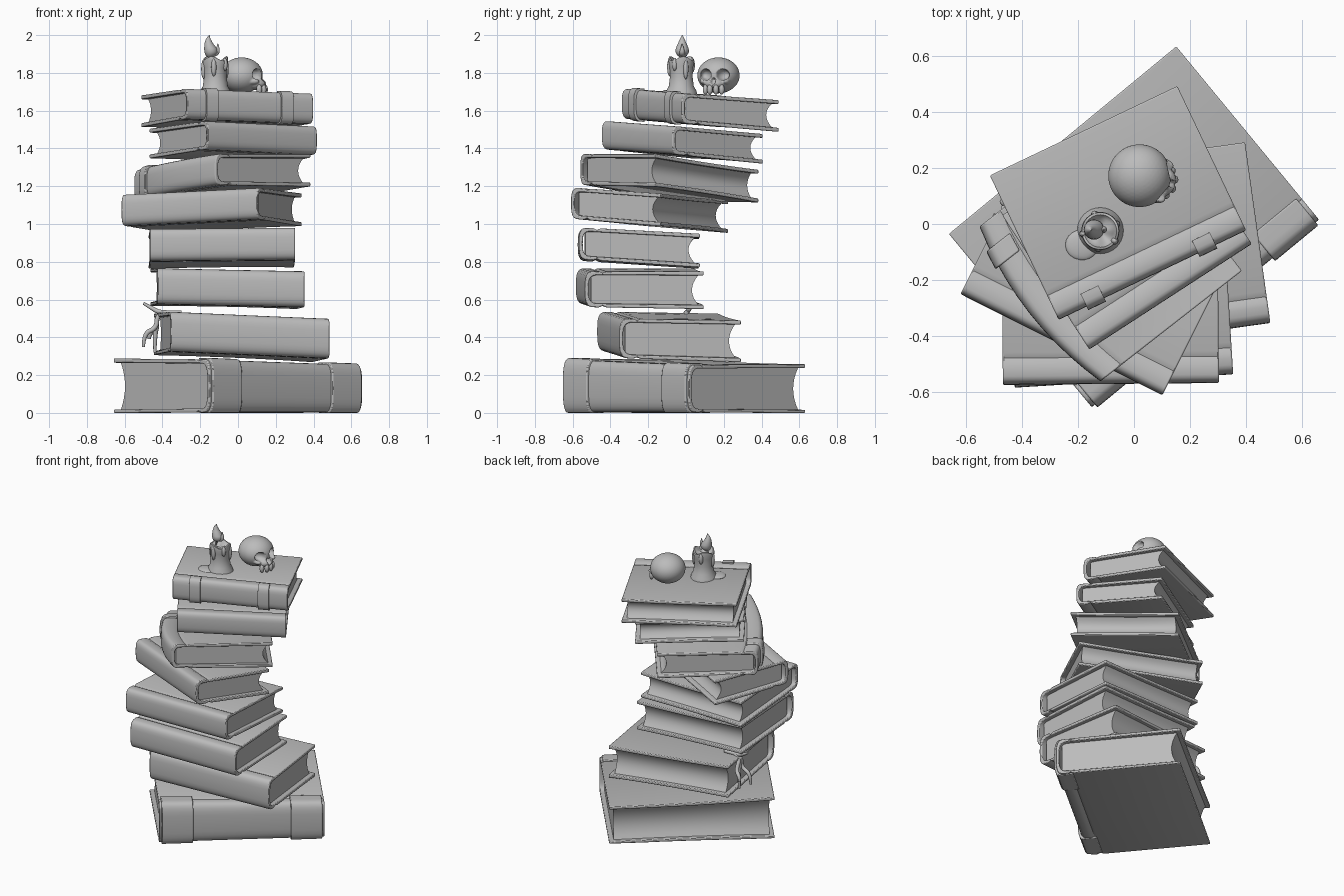
import bpy, bmesh
from math import sin, cos, pi, radians, copysign, sqrt
from mathutils import Vector, Matrix

old = bpy.data.objects.get("Cube")
if old:
    bpy.data.objects.remove(old)

clay = bpy.data.materials.new("grey_clay")
clay.use_nodes = True
clay.diffuse_color = (0.5, 0.5, 0.5, 1)
clay.node_tree.nodes["Principled BSDF"].inputs["Base Color"].default_value = (0.5, 0.5, 0.5, 1)


def activate(ob):
    bpy.ops.object.select_all(action='DESELECT')
    ob.select_set(True)
    bpy.context.view_layer.objects.active = ob


def finish(bm, name, angle=35, bevel=0):
    bmesh.ops.recalc_face_normals(bm, faces=bm.faces)
    me = bpy.data.meshes.new(name)
    bm.to_mesh(me)
    bm.free()
    ob = bpy.data.objects.new(name, me)
    bpy.context.collection.objects.link(ob)
    me.materials.append(clay)
    activate(ob)
    bpy.ops.object.shade_smooth_by_angle(angle=radians(angle))
    if bevel:
        mod = ob.modifiers.new("soft_edges", 'BEVEL')
        mod.width, mod.segments, mod.limit_method = bevel, 2, 'ANGLE'
        mod.angle_limit = radians(50)
    return ob


def sweep(bm, section, stations, place):
    """Extrude a closed (v, w) section along u and cap both ends."""
    rings = [[bm.verts.new(place(u, v, w)) for v, w in section] for u in stations]
    n = len(section)
    for a, b in zip(rings, rings[1:]):
        for i in range(n):
            j = (i + 1) % n
            bm.faces.new((a[i], a[j], b[j], b[i]))
    bm.faces.new(rings[0])
    bm.faces.new(rings[-1])


def half_round(back, h, r, steps=14):
    """Squarish round spine, from the top edge to the bottom edge."""
    pts = []
    for i in range(steps + 1):
        a = pi / 2 - pi * i / steps
        pts.append((back + r - r * abs(cos(a)) ** 0.6,
                    h * copysign(abs(sin(a)) ** 0.6, sin(a))))
    return pts


def cover_section(front, back, h, t, groove=True):
    r = min(0.06, h * 0.6)
    top = [(front, h)]
    if groove:
        top += [(back + 0.115, h), (back + 0.095, h - 0.009), (back + 0.075, h)]
    outer = top + half_round(back, h, r) + [(v, -w) for v, w in reversed(top)]
    inner = [(front, h - t)] + half_round(back + t, h - t, r) + [(front, t - h)]
    return outer + inner[::-1]


def page_section(front, back, h, steps=8):
    edge = [h - 2 * h * i / steps for i in range(steps + 1)]
    return [(back, h)] + [(front - 0.035 * (1 - (w / h) ** 2), w) for w in edge] + [(back, -h)]


def span(a, b, n=10):
    return [a + (b - a) * i / n for i in range(n + 1)]


def book(name, centre, yaw, length, depth, thick, slope, bow=0, bands=(), wedge=False):
    c, s = cos(radians(yaw)), sin(radians(yaw))
    h, back, t = thick / 2, -depth / 2, 0.02

    def place(u, v, w):
        end = (2 * u / length) ** 2
        v -= bow * (1 - end) * max(0, min(1, 0.5 - v / depth))
        w *= 1 + 0.05 * end * max(0, v / depth + 0.5)
        x, y = u * c - v * s, u * s + v * c
        tilt = (slope[0] * x + slope[1] * y) * (w / thick + 0.5 if wedge else 1)
        return Vector((centre[0] + x, centre[1] + y, max(0, centre[2] + w + tilt)))

    bm = bmesh.new()
    sweep(bm, cover_section(-back, back, h, t), span(-length / 2, length / 2), place)
    finish(bm, name + "_cover", bevel=0.005)
    bm = bmesh.new()
    sweep(bm, page_section(-back - 0.025, back + t + 0.015, h - t + 0.002),
          span(0.03 - length / 2, length / 2 - 0.03), place)
    finish(bm, name + "_pages")
    # raised straps wrapped round the spine
    for i, (mid, width, reach) in enumerate(bands):
        bm = bmesh.new()
        sweep(bm, cover_section(back + reach, back - 0.014, h + 0.008, 0.02, False),
              span(mid - width / 2, mid + width / 2, 4), place)
        finish(bm, f"{name}_spine_band_{i + 1}", bevel=0.005)


# the stack, from the bottom up
book("bottom_book", (0, -0.01, 0.135), 39.5, 1.05, 0.80, 0.265, (-0.02, -0.02),
     bands=((-0.41, 0.2, 0.11), (0.41, 0.2, 0.11)), wedge=True)
book("second_book", (0.02, -0.09, 0.405), 8, 0.85, 0.65, 0.21, (-0.04, -0.03))
book("third_book", (-0.055, -0.245, 0.66), 3.5, 0.78, 0.63, 0.19, (-0.02, -0.01))
book("fourth_book", (-0.085, -0.25, 0.875), 0.5, 0.77, 0.64, 0.17, (0.01, -0.06))
book("fifth_book", (-0.14, -0.193, 1.075), -26.6, 0.805, 0.53, 0.165, (0.01, -0.08))
book("sixth_book", (-0.083, -0.088, 1.245), -52, 0.7, 0.64, 0.165, (0.07, -0.1), bow=0.05,
     bands=((-0.23, 0.07, 0.09),))
book("seventh_book", (-0.025, -0.02, 1.435), 33, 0.69, 0.57, 0.15, (0.01, -0.09))
book("top_book", (-0.057, 0.075, 1.605), 25.5, 0.74, 0.57, 0.16, (0, -0.08),
     bands=((-0.225, 0.07, 0.05), (0.215, 0.07, 0.05)))


def ball(bm, at, size, turn=0, detail=3):
    m = Matrix.Translation(at) @ Matrix.Rotation(turn, 4, 'Z') @ Matrix.Diagonal((*size, 1))
    bmesh.ops.create_icosphere(bm, subdivisions=detail, radius=1, matrix=m)


def lathe(bm, profile, warp, sides=32):
    """Revolve (radius, z) points; warp(angle, r, z) gives each place."""
    rings = [[bm.verts.new(warp(2 * pi * k / sides, r, z)) for k in range(sides)]
             for r, z in profile]
    for a, b in zip(rings, rings[1:]):
        for k in range(sides):
            j = (k + 1) % sides
            bm.faces.new((a[k], a[j], b[j], b[k]))
    bm.faces.new(rings[0])
    bm.faces.new(rings[-1])


def tube(name, points, radii, thickness):
    cu = bpy.data.curves.new(name, 'CURVE')
    cu.dimensions, cu.bevel_depth, cu.use_fill_caps = '3D', thickness, True
    cu.bevel_resolution = 3
    sp = cu.splines.new('NURBS')
    sp.points.add(len(points) - 1)
    for p, co, r in zip(sp.points, points, radii):
        p.co, p.radius = (*co, 1), r
    sp.use_endpoint_u, sp.order_u = True, 3
    ob = bpy.data.objects.new(name, cu)
    bpy.context.collection.objects.link(ob)
    cu.materials.append(clay)
    activate(ob)
    bpy.ops.object.convert(target='MESH')


# ribbon bookmark hanging from the second book
tube("ribbon_top", [(-0.3, 0, 0.53), (-0.41, 0, 0.53), (-0.45, 0.02, 0.55), (-0.5, 0.03, 0.58)],
     [1, 1, 1, 0.6], 0.012)
for i, (x, z) in enumerate(((-0.5, 0.35), (-0.44, 0.32), (-0.47, 0.39))):
    tube(f"ribbon_tail_{i + 1}", [(-0.38, 0, 0.53), (-0.43, 0.01 * i, 0.52),
         (-0.43, 0.03 * i, 0.45), (x, 0.04 * i, 0.42), (x, 0.04 * i, z)], [1, 1, 1, 1, 0.6], 0.013)

# candle with hollow wavy rim
CX, CY = -0.12, -0.025
bm = bmesh.new()


def melt(a, r, z):
    wave = 0.012 * sin(3 * a + 1) * max(0, (z - 1.8) / 0.08)
    return Vector((CX + r * cos(a), CY + r * sin(a), z + wave))


lathe(bm, [(0.085, 1.68), (0.08, 1.705), (0.066, 1.73), (0.06, 1.78), (0.062, 1.83), (0.068, 1.86),
           (0.066, 1.875), (0.058, 1.877), (0.045, 1.855), (0.01, 1.85)], melt)
# wax drips and the puddle
for a, z, l in ((-1.7, 1.83, 0.05), (-0.6, 1.845, 0.035), (0.4, 1.82, 0.055),
                (1.9, 1.84, 0.04), (3.3, 1.82, 0.055)):
    ball(bm, (CX + 0.062 * cos(a), CY + 0.062 * sin(a), z), (0.014, 0.014, l), a, 2)
ball(bm, (-0.185, -0.075, 1.698), (0.06, 0.055, 0.014))
finish(bm, "candle", 60)

# flame with a side curl
bm = bmesh.new()
lathe(bm, [(0.005, 1.85), (0.006, 1.88), (0.024, 1.89), (0.036, 1.91), (0.034, 1.93),
           (0.023, 1.955), (0.012, 1.98), (0.002, 2.0)],
      lambda a, r, z: Vector((-0.15 + r * cos(a) + 0.008 * sin((z - 1.88) * 50),
                              -0.02 + r * sin(a), z)), 20)
finish(bm, "flame", 60)
tube("flame_curl", [(-0.145, -0.02, 1.9), (-0.115, -0.02, 1.9), (-0.105, -0.02, 1.925),
                    (-0.107, -0.02, 1.955)], [1, 1, 0.7, 0.1], 0.016)

# skull, shaped facing local +x and then turned
bm = bmesh.new()
ball(bm, (0, 0, 1.787), (0.112, 0.112, 0.095), detail=4)
ball(bm, (0.07, 0, 1.742), (0.062, 0.06, 0.034), detail=4)
for side in (-1, 1):
    ball(bm, (0.07, side * 0.06, 1.755), (0.04, 0.022, 0.018))
skull = finish(bm, "skull", 60)
mod = skull.modifiers.new("merge", 'REMESH')
mod.mode, mod.voxel_size, mod.use_smooth_shade = 'VOXEL', 0.004, True
mod = skull.modifiers.new("soften", 'SMOOTH')
mod.iterations = 4
bpy.ops.object.modifier_apply(modifier="merge")
bpy.ops.object.modifier_apply(modifier="soften")
# push in the eye sockets and nose
for y, z, ry, rz, deep in ((-0.046, 1.79, 0.032, 0.03, 0.05), (0.046, 1.79, 0.032, 0.03, 0.05),
                           (0, 1.755, 0.014, 0.018, 0.03)):
    for v in skull.data.vertices:
        q = ((v.co.y - y) / ry) ** 2 + ((v.co.z - z) / rz) ** 2
        if v.co.x > 0.03 and q < 1:
            v.co.x -= deep * sqrt(1 - q)
turn = Matrix.Translation((0.02, 0.172, 0)) @ Matrix.Rotation(radians(-14), 4, 'Z')
skull.data.transform(turn)
skull.data.polygons.foreach_set("use_smooth", [True] * len(skull.data.polygons))

# teeth
bm = bmesh.new()
for a in (-0.9, -0.3, 0.3, 0.9):
    ball(bm, (0.075 + 0.05 * cos(a), 0.056 * sin(a), 1.712), (0.015, 0.015, 0.027), a)
bmesh.ops.transform(bm, matrix=turn, verts=bm.verts)
finish(bm, "teeth", 60)
